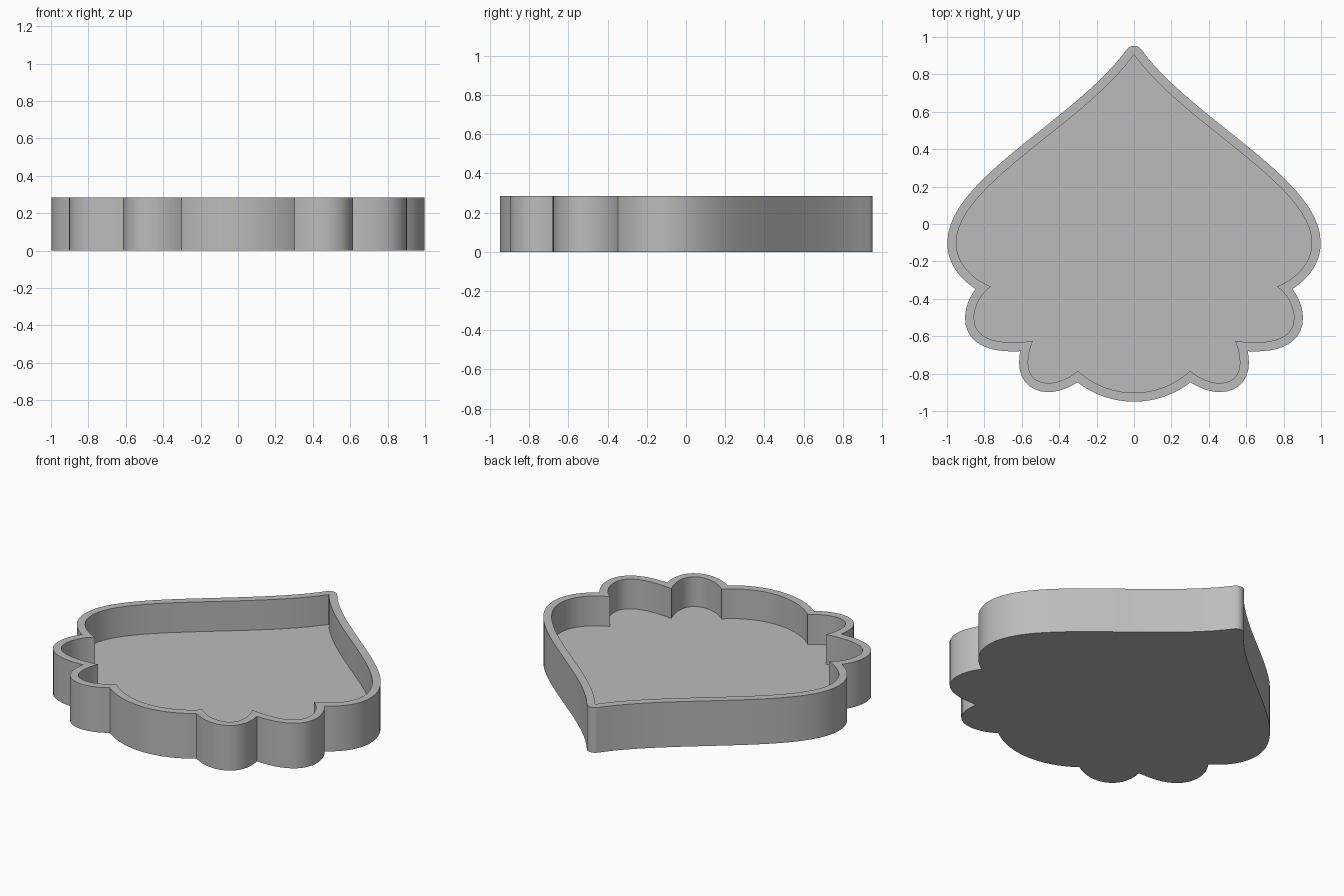
import bpy, bmesh, math
from mathutils import Vector
from mathutils.geometry import interpolate_bezier, intersect_line_line_2d

WALL, HEIGHT, FLOOR = 0.048, 0.285, 0.097

cube = bpy.data.objects.get("Cube")
if cube:
    bpy.data.objects.remove(cube)

grey = bpy.data.materials.new("plain grey")
grey.use_nodes = True
grey.diffuse_color = (0.5, 0.5, 0.5, 1)
grey.node_tree.nodes["Principled BSDF"].inputs["Base Color"].default_value = (0.5, 0.5, 0.5, 1)


def curve(*pts, steps=14):
    """Sample a chain of cubic segments: knot, handle, handle, knot, ..."""
    p = [Vector(q).to_3d() for q in pts]
    out = [p[0].to_2d()]
    for i in range(0, len(p) - 1, 3):
        out += [v.to_2d() for v in interpolate_bezier(*p[i:i + 4], steps)[1:]]
    return out


def offset(line, d):
    """Shift a clockwise polyline outwards."""
    out = []
    for i, p in enumerate(line):
        t = (line[min(i + 1, len(line) - 1)] - line[max(i - 1, 0)]).normalized()
        out.append(p + Vector((-t.y, t.x)) * d)
    return out


def trim(a, b):
    """Cut two polylines where they cross, so they meet in a sharp notch."""
    for i in range(len(a) - 1, 0, -1):
        for j in range(len(b) - 1):
            hit = intersect_line_line_2d(a[i - 1], a[i], b[j], b[j + 1])
            if hit:
                return a[:i] + [hit], [hit] + b[j + 1:]
    return a, b


def join(lines):
    """Chain the half outline, then mirror it into a closed loop."""
    half = []
    for line in lines:
        half += [p for p in line if not half or (p - half[-1]).length > 1e-4]
    half[0].x = half[-1].x = 0
    return half + [Vector((-p.x, p.y)) for p in reversed(half[1:-1])]


# Half outline of the cavity, from the rear tip round to the front middle
lobes = [
    curve((0, .905), (.27, .53), (.95, .21), (.95, -.1),
          (.95, -.21), (.87, -.29), (.765, -.335), steps=24),
    curve((.765, -.335), (.82, -.375), (.855, -.44), (.855, -.505),
          (.855, -.62), (.72, -.65), (.54, -.625)),
    curve((.54, -.625), (.56, -.67), (.566, -.71), (.566, -.745),
          (.566, -.87), (.42, -.885), (.3, -.785)),
    curve((.3, -.785), (.22, -.86), (.11, -.902), (0, -.902)),
]
inner = join([[p.copy() for p in l] for l in lobes])

# Outer wall: offset lobes with sharp notches and a rounded tip
walls = [offset(l, WALL) for l in lobes]
for i in range(len(walls) - 1):
    walls[i], walls[i + 1] = trim(walls[i], walls[i + 1])
tip = lobes[0][0]
edge = walls[0][0] - tip
end = math.atan2(edge.x, edge.y)
cap = [tip + WALL * Vector((math.sin(end * k / 6), math.cos(end * k / 6))) for k in range(6)]
outer = join([cap] + walls)

# Tray: underside, outer wall, rim, inner wall and floor
bm = bmesh.new()


def ring(points, z):
    verts = [bm.verts.new((p.x, p.y, z)) for p in points]
    edges = [bm.edges.new((v, verts[i - 1])) for i, v in enumerate(verts)]
    return verts, edges


def side(low, high):
    for i in range(len(low)):
        bm.faces.new((low[i], low[i - 1], high[i - 1], high[i]))


base, _ = ring(outer, 0)
top, top_edges = ring(outer, HEIGHT)
lip, lip_edges = ring(inner, HEIGHT)
floor, _ = ring(inner, FLOOR)
bm.faces.new(base)
bm.faces.new(floor)
side(base, top)
side(floor, lip)
bmesh.ops.triangle_fill(bm, edges=top_edges + lip_edges, use_beauty=True)
bmesh.ops.recalc_face_normals(bm, faces=bm.faces)

mesh = bpy.data.meshes.new("tray")
bm.to_mesh(mesh)
bm.free()
mesh.materials.append(grey)
tray = bpy.data.objects.new("scalloped_tray", mesh)
bpy.context.collection.objects.link(tray)
bpy.context.view_layer.objects.active = tray
tray.select_set(True)
bpy.ops.object.shade_smooth_by_angle(angle=math.radians(30))
